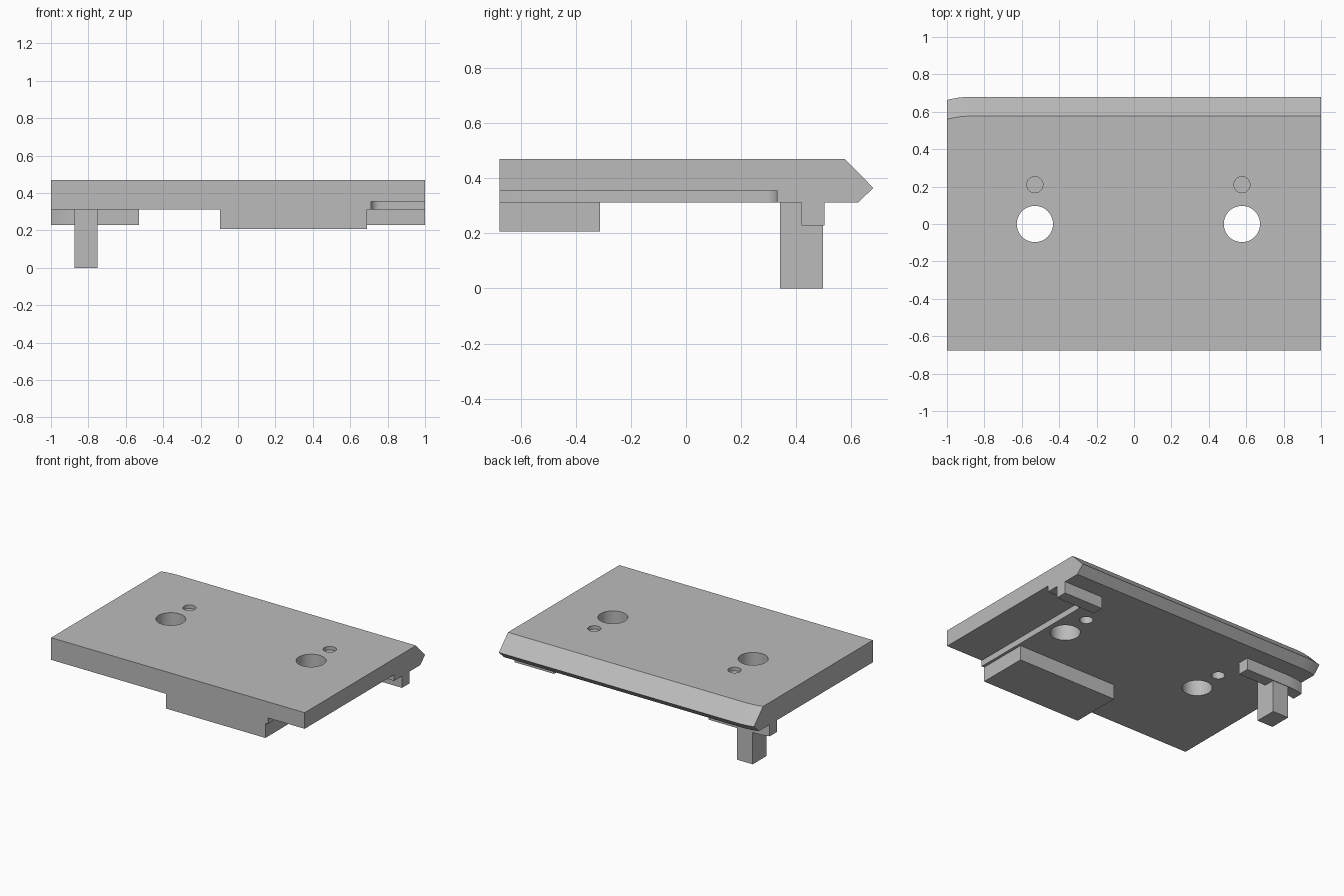
import bpy
import bmesh
from math import sin, cos, pi, radians, sqrt

cube = bpy.data.objects.get("Cube")
if cube:
    bpy.data.objects.remove(cube, do_unlink=True)

grey = bpy.data.materials.new("mid grey")
grey.use_nodes = True
colour = (0.5, 0.5, 0.5, 1)
grey.diffuse_color = colour
grey.node_tree.nodes["Principled BSDF"].inputs["Base Color"].default_value = colour


def finish(name, bm):
    bmesh.ops.recalc_face_normals(bm, faces=bm.faces)
    mesh = bpy.data.meshes.new(name)
    bm.to_mesh(mesh)
    bm.free()
    mesh.materials.append(grey)
    obj = bpy.data.objects.new(name, mesh)
    bpy.context.collection.objects.link(obj)
    return obj


def loft(name, rings):
    """Skin matching closed rings of points and cap both ends."""
    bm = bmesh.new()
    rows = [[bm.verts.new(p) for p in ring] for ring in rings]
    for a, b in zip(rows, rows[1:]):
        for i in range(len(a)):
            j = (i + 1) % len(a)
            bm.faces.new((a[i], a[j], b[j], b[i]))
    bm.faces.new(rows[0])
    bm.faces.new(rows[-1])
    return finish(name, bm)


def prism(name, outline, z0, z1):
    return loft(name, [[(x, y, z) for x, y in outline] for z in (z0, z1)])


def box(name, x0, x1, y0, y1, z0, z1):
    return prism(name, [(x0, y0), (x1, y0), (x1, y1), (x0, y1)], z0, z1)


def cylinder(name, x, y, r, z0, z1, sides=48):
    ring = [(x + r * cos(2 * pi * i / sides), y + r * sin(2 * pi * i / sides))
            for i in range(sides)]
    return prism(name, ring, z0, z1)


def end_curve(x, start=-0.87, radius=0.5):
    """Forward sweep of the back edge near its -x end."""
    d = max(0, start - x)
    return radius - sqrt(radius * radius - d * d)


bend = [-1 + 0.13 * i / 8 for i in range(9)]

# Main plate with a bevelled back edge, curved at one end
front, top, bottom = -0.677, 0.47, 0.312
edge = [(0.625, bottom), (0.68, 0.365), (0.577, top)]
plate = loft("base_plate", [
    [(x, front, top), (x, front, bottom)] + [(x, y - end_curve(x), z) for y, z in edge]
    for x in bend + [1]])

# Through holes, blind holes on both faces and the underside recess
cutters = []
for x in (-0.53, 0.577):
    cutters += [cylinder("large_hole", x, 0, 0.097, 0.2, 0.6),
                cylinder("small_hole_top", x, 0.21, 0.043, 0.445, 0.6),
                cylinder("small_hole_bottom", x, 0.21, 0.043, 0.2, 0.4)]
corner = [(0.76 - 0.05 * sin(pi / 2 * i / 8), 0.28 + 0.05 * cos(pi / 2 * i / 8))
          for i in range(9)]
cutters.append(prism("recess", [(1.1, -0.8), (1.1, 0.33)] + corner + [(0.71, -0.8)],
                     0.2, 0.355))
bpy.context.view_layer.objects.active = plate
for cutter in cutters:
    mod = plate.modifiers.new(cutter.name, "BOOLEAN")
    mod.operation = "DIFFERENCE"
    mod.solver = "EXACT"
    mod.object = cutter
    bpy.ops.object.modifier_apply(modifier=mod.name)
    bpy.data.objects.remove(cutter, do_unlink=True)

# Parts below the plate
box("front_block", -0.095, 0.69, front, -0.313, 0.207, bottom)
box("short_back_rail", 0.69, 1, 0.42, 0.502, 0.228, bottom)
rail = loft("curved_back_rail", [
    [(x, y - end_curve(x), z)
     for y, z in ((0.42, 0.228), (0.502, 0.228), (0.502, bottom), (0.42, bottom))]
    for x in bend + [-0.53]])
box("leg", -0.875, -0.75, 0.342, 0.498, 0, bottom)

# Smooth the round surfaces, keep the edges sharp
bpy.ops.object.select_all(action="DESELECT")
for obj in (plate, rail):
    obj.select_set(True)
bpy.ops.object.shade_smooth_by_angle(angle=radians(30))
